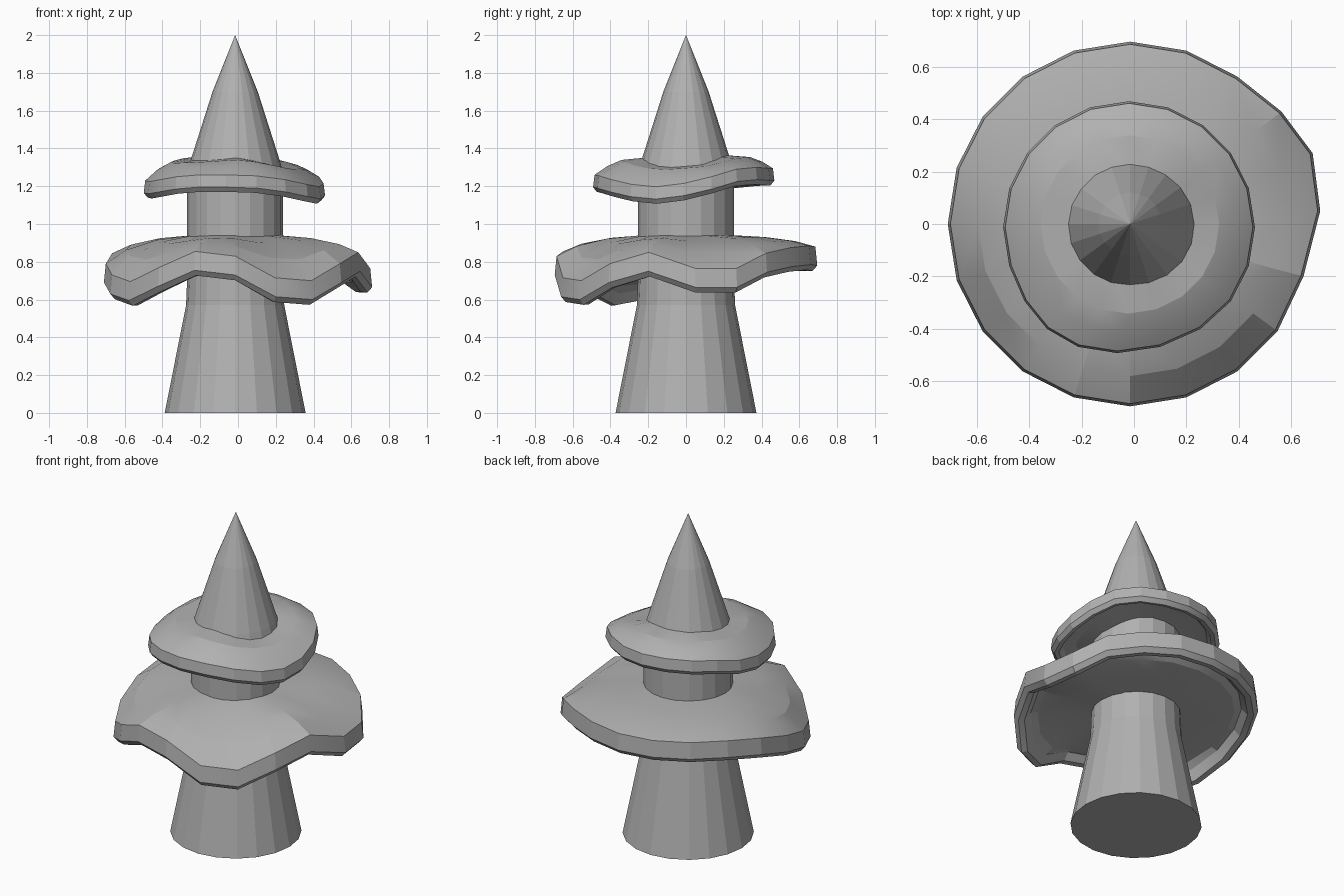
import bpy, bmesh, math

if "Cube" in bpy.data.objects:
    bpy.data.objects.remove(bpy.data.objects["Cube"])

SIDES = 20
CX = -0.015

stone = bpy.data.materials.new("plain grey")
stone.diffuse_color = (0.44, 0.44, 0.44, 1)
stone.use_nodes = True
stone.node_tree.nodes["Principled BSDF"].inputs["Base Color"].default_value = stone.diffuse_color


def loft(name, rings, closed=False):
    """Skin a list of rings; a one-point ring makes a tip. closed joins last to first."""
    bm = bmesh.new()
    loops = [[bm.verts.new(p) for p in ring] for ring in rings]
    pairs = list(zip(loops, loops[1:])) + ([(loops[-1], loops[0])] if closed else [])
    for a, b in pairs:
        for i in range(SIDES):
            j = (i + 1) % SIDES
            if len(b) == 1:
                bm.faces.new((a[i], a[j], b[0]))
            else:
                bm.faces.new((a[i], a[j], b[j], b[i]))
    if not closed:
        bm.faces.new(loops[0][::-1])
        if len(loops[-1]) > 1:
            bm.faces.new(loops[-1])
    bmesh.ops.recalc_face_normals(bm, faces=bm.faces[:])
    mesh = bpy.data.meshes.new(name)
    bm.to_mesh(mesh)
    bm.free()
    mesh.materials.append(stone)
    obj = bpy.data.objects.new(name, mesh)
    bpy.context.collection.objects.link(obj)
    return obj


def circle(r, z):
    steps = [math.tau * i / SIDES for i in range(SIDES)]
    return [(CX + r * math.cos(a), r * math.sin(a), z) for a in steps]


def brim(name, edge, centre, profile, shift, offset=(0, 0)):
    """Wavy brim. edge and centre: heights per 18 degrees from +x.
    profile rows: radius, blend from centre height to rim height, drop."""
    rings = []
    for r, f, drop in profile:
        ring = []
        for i, (e, c) in enumerate(zip(edge, centre)):
            a = math.tau * i / SIDES
            dx, dy = shift.get(i, (0, 0))
            ring.append((CX + r * math.cos(a) + (dx + offset[0]) * f,
                         r * math.sin(a) + (dy + offset[1]) * f,
                         c + (e - c) * f - drop))
        rings.append(ring)
    obj = loft(name, rings, closed=True)
    # soften the gentle folds, keep the rim crisp
    bpy.ops.object.select_all(action='DESELECT')
    obj.select_set(True)
    bpy.context.view_layer.objects.active = obj
    bpy.ops.object.shade_smooth_by_angle(angle=math.radians(16))


# Tapered trunk with straight neck
loft("trunk", [circle(0.373, 0), circle(0.26, 0.57), circle(0.254, 0.72), circle(0.254, 1.26)])

# Pointed cap
loft("pointed_cap", [circle(0.254, 1.27), circle(0.235, 1.34), circle(0.12, 1.70), [(CX, 0, 2.0)]])

# Lower brim: broad, with three drooping folds
brim("lower_brim",
     [.765, .765, .845, .875, .885, .88, .88, .88, .875, .845,
      .79, .73, .695, .77, .855, .83, .715, .70, .79, .85],
     [.942] * SIDES,
     [(.22, 0, 0), (.42, .18, 0), (.58, .53, 0), (.685, 1, 0), (.695, 1, .10), (.67, 1, .128),
      (.635, 1, .125), (.60, .85, .10), (.56, .5, .145), (.40, .18, .185), (.22, 0, .212)],
     {0: (.03, .05), 1: (.035, .055), 2: (.015, .02), 19: (0, .015)})

# Upper brim: small and gently tilted
brim("upper_brim",
     [1.215, 1.25, 1.29, 1.3, 1.295, 1.295, 1.295, 1.29, 1.28, 1.25,
      1.23, 1.225, 1.235, 1.25, 1.26, 1.26, 1.255, 1.235, 1.21, 1.197],
     [1.31, 1.315, 1.335, 1.355, 1.365, 1.365, 1.365, 1.36, 1.36, 1.35,
      1.345, 1.34, 1.34, 1.34, 1.345, 1.353, 1.343, 1.325, 1.31, 1.305],
     [(.20, 0, 0), (.34, .15, 0), (.41, .5, 0), (.472, 1, 0), (.48, 1, .065), (.46, 1, .09),
      (.435, 1, .085), (.41, .8, .075), (.34, .15, .12), (.20, 0, .145)],
     {12: (-.01, 0), 13: (-.03, 0), 14: (-.045, 0), 15: (-.045, 0), 16: (-.03, 0), 17: (-.01, 0)},
     (-.004, -.012))
